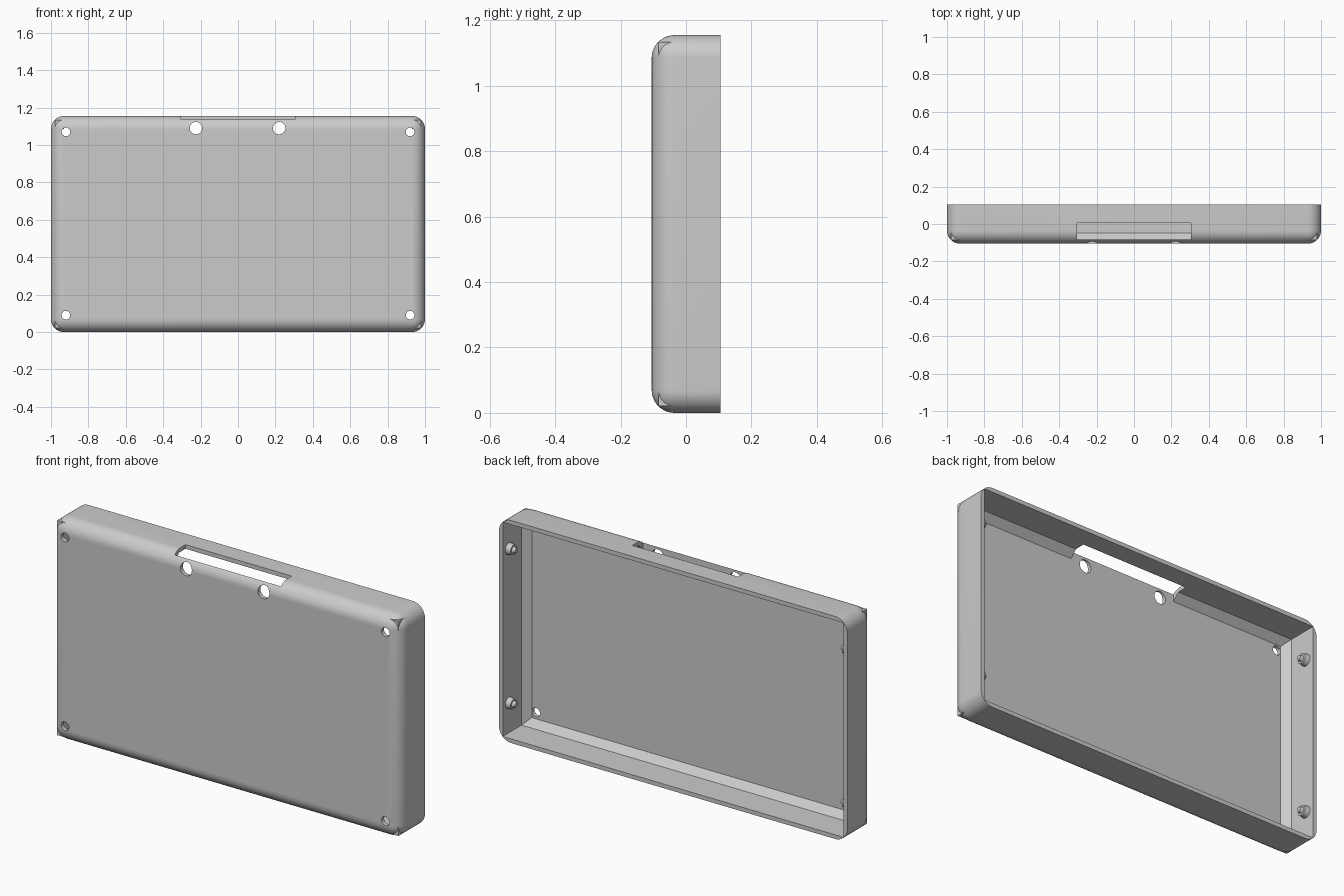
import bpy, bmesh, math
from mathutils import Vector, Matrix

if "Cube" in bpy.data.objects:
    bpy.data.objects.remove(bpy.data.objects["Cube"])

W, D, H = 1.0, 0.105, 1.155      # half width, half depth, height
R, T, CH = 0.07, 0.0215, 0.035   # edge radius, wall thickness, inner chamfer

grey = bpy.data.materials.new("light_grey_plastic")
grey.use_nodes = True
grey.diffuse_color = (0.6, 0.6, 0.6, 1)
grey.node_tree.nodes["Principled BSDF"].inputs["Base Color"].default_value = (0.6, 0.6, 0.6, 1)


def make(name, bm):
    bmesh.ops.recalc_face_normals(bm, faces=bm.faces)
    mesh = bpy.data.meshes.new(name)
    bm.to_mesh(mesh)
    bm.free()
    mesh.materials.append(grey)
    obj = bpy.data.objects.new(name, mesh)
    bpy.context.collection.objects.link(obj)
    return obj


def box(lo, hi):
    bm = bmesh.new()
    lo, hi = Vector(lo), Vector(hi)
    bmesh.ops.create_cube(bm, size=1, matrix=Matrix.Translation((lo + hi) / 2)
                          @ Matrix.Diagonal((*(hi - lo), 1)))
    return bm


def rod(bm, centre, axis, r1, r2, length, sides=32):
    turn = Vector((0, 0, 1)).rotation_difference(Vector(axis)).to_matrix().to_4x4()
    bmesh.ops.create_cone(bm, cap_ends=True, segments=sides, radius1=r1, radius2=r2,
                          depth=length, matrix=Matrix.Translation(centre) @ turn)


def smooth(obj):
    bpy.ops.object.select_all(action='DESELECT')
    obj.select_set(True)
    bpy.context.view_layer.objects.active = obj
    bpy.ops.object.shade_smooth_by_angle(angle=math.radians(30))


def cut(obj, bm):
    cutter = make("cutter", bm)
    cutter.hide_render = True
    mod = obj.modifiers.new("cut", 'BOOLEAN')
    mod.operation, mod.solver, mod.object = 'DIFFERENCE', 'EXACT', cutter
    bpy.context.view_layer.objects.active = obj
    bpy.ops.object.modifier_apply(modifier=mod.name)
    bpy.data.objects.remove(cutter)


# Outer shell: every edge rounded except those around the open back
bm = box((-W, -D, 0), (W, D, H))
edges = [e for e in bm.edges if not all(v.co.y > 0 for v in e.verts)]
bmesh.ops.bevel(bm, geom=edges, offset=R, offset_type='OFFSET', segments=10,
                profile=0.5, affect='EDGES')
shell = make("case_shell", bm)

# Cavity with chamfered floor edges
bm = box((T - W, T - D, T), (W - T, D + 0.1, H - T))
edges = [e for e in bm.edges if all(v.co.y < 0 for v in e.verts)]
bmesh.ops.bevel(bm, geom=edges, offset=CH, segments=1, affect='EDGES')
cut(shell, bm)

# Slot through the top wall
cut(shell, box((-0.305, T - D, H - 0.065), (0.305, 0.005, H + 0.1)))

# Screw holes in the corners and two larger holes below the slot
for x, z, r in [(sx * 0.92, z, 0.023) for sx in (-1, 1) for z in (0.09, 1.07)] + \
               [(-0.225, 1.09, 0.033), (0.22, 1.09, 0.033)]:
    bm = bmesh.new()
    rod(bm, (x, -D, z), (0, 1, 0), r, r, 0.2)
    cut(shell, bm)
smooth(shell)

# Small square points that poke through the rounded front corners
inset = R * (1 - math.sqrt(0.5))
size = R - inset
bm = bmesh.new()
for sx in (-1, 1):
    for sz in (-1, 1):
        tip = Vector((sx * (W - inset), inset - D, H / 2 + sz * (H / 2 - inset)))
        sides = [Vector((-sx * size, 0, 0)), Vector((0, size, 0)), Vector((0, 0, -sz * size))]
        centre = tip + sum(sides, Vector()) / 2
        for i in range(3):
            a, b = sides[i], sides[(i + 1) % 3]
            face = bm.faces.new([bm.verts.new(p) for p in (tip, tip + a, tip + a + b, tip + b)])
            face.normal_update()
            if face.normal.dot(face.calc_center_median() - centre) < 0:
                face.normal_flip()
mesh = bpy.data.meshes.new("corner_points")
bm.to_mesh(mesh)
bm.free()
mesh.materials.append(grey)
bpy.context.collection.objects.link(bpy.data.objects.new("corner_points", mesh))

# Snap pegs on the inside of the side walls
for side, sx in (("left", 1), ("right", -1)):
    for level, z in (("lower", H / 2 - 0.4), ("upper", H / 2 + 0.4)):
        bm = bmesh.new()
        rod(bm, (sx * 0.966, 0.055, z), (-sx, 0, 0), 0.03, 0.026, 0.03)
        rod(bm, (sx * 0.945, 0.055, z), (-sx, 0, 0), 0.018, 0.012, 0.02)
        smooth(make(f"{side}_{level}_peg", bm))
